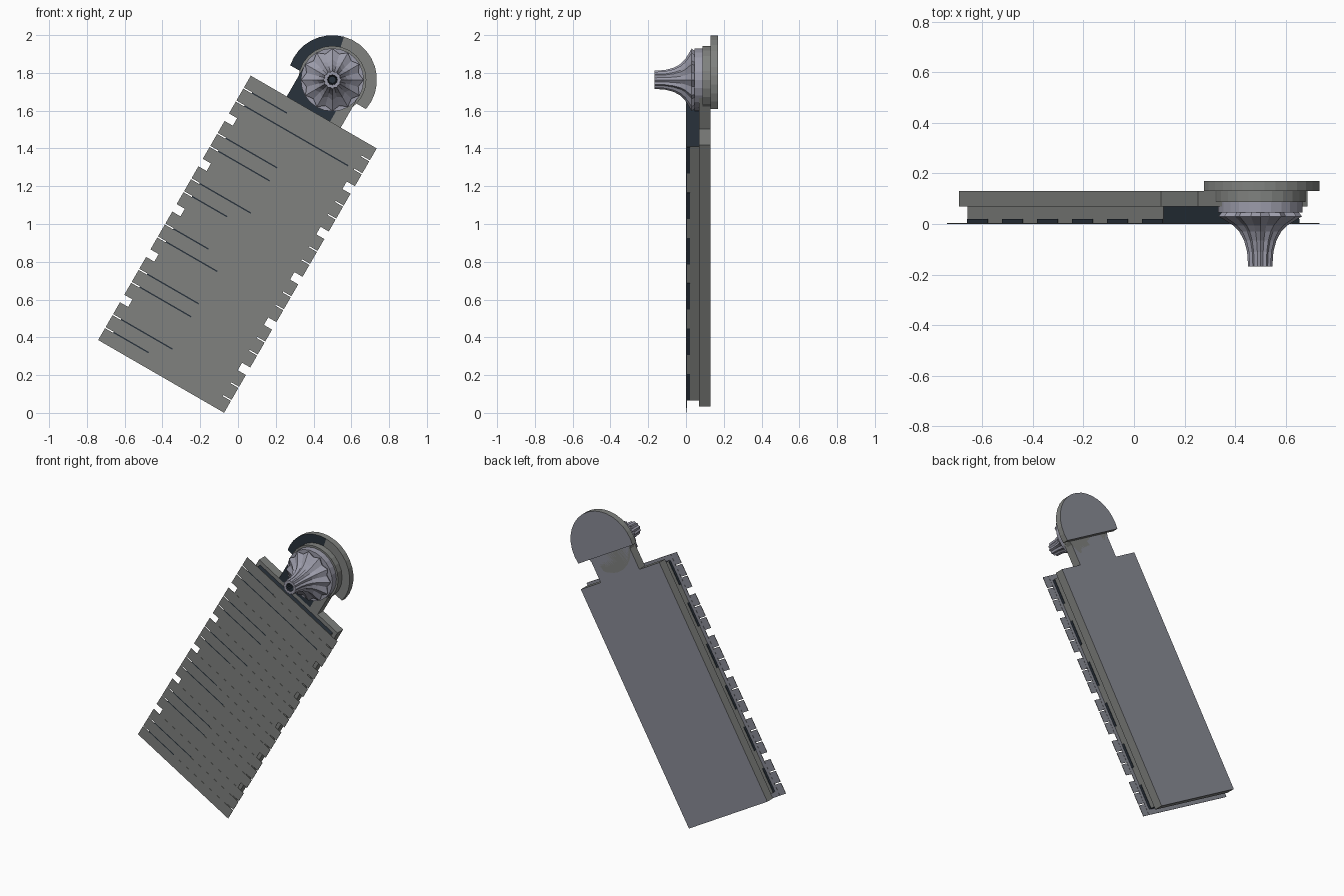
import bpy, bmesh, math
from mathutils import Matrix

if "Cube" in bpy.data.objects:
    bpy.data.objects.remove(bpy.data.objects["Cube"])

# the whole model is built upright, then leaned 30 degrees to the right
LEAN = Matrix.Translation((-0.003, 0, 0.893)) @ Matrix.Rotation(math.radians(30), 4, 'Y')
HEAD = 1.005          # height of the knob centre, measured from the board centre


def material(name, rgb):
    m = bpy.data.materials.new(name)
    m.diffuse_color = (*rgb, 1)
    m.use_nodes = True
    m.node_tree.nodes["Principled BSDF"].inputs["Base Color"].default_value = m.diffuse_color
    return m


GREY = material("warm grey", (0.215, 0.222, 0.212))
BLUE = material("blue grey", (0.25, 0.258, 0.30))
PALE = material("pale lavender grey", (0.33, 0.33, 0.40))
DARK = material("dark slate", (0.022, 0.032, 0.045))
MATS = [GREY, BLUE, PALE, DARK]


def finish(name, bm, rule):
    """rule(face centre, normal) -> material slot, in upright coordinates"""
    bmesh.ops.recalc_face_normals(bm, faces=bm.faces)
    bm.normal_update()
    for f in bm.faces:
        f.material_index = rule(f.calc_center_median(), f.normal)
    bm.transform(LEAN)
    me = bpy.data.meshes.new(name)
    bm.to_mesh(me)
    bm.free()
    for m in MATS:
        me.materials.append(m)
    ob = bpy.data.objects.new(name, me)
    bpy.context.collection.objects.link(ob)
    return ob


def add_box(bm, x0, x1, y0, y1, z0, z1):
    mat = Matrix.Translation(((x0 + x1) / 2, (y0 + y1) / 2, (z0 + z1) / 2)) @ \
        Matrix.Diagonal((x1 - x0, y1 - y0, z1 - z0, 1))
    bmesh.ops.create_cube(bm, size=1, matrix=mat)


def add_prism(bm, pts, y0, y1):
    a = [bm.verts.new((x, y0, z)) for x, z in pts]
    b = [bm.verts.new((x, y1, z)) for x, z in pts]
    bm.faces.new(a)
    bm.faces.new(b[::-1])
    n = len(pts)
    for i in range(n):
        bm.faces.new((a[i], a[(i + 1) % n], b[(i + 1) % n], b[i]))


def arc(r, a0, a1, n):
    return [(r * math.cos(a0 + (a1 - a0) * i / n), HEAD + r * math.sin(a0 + (a1 - a0) * i / n))
            for i in range(n + 1)]


blue_back = lambda c, n: 1 if n.y > 0.9 else 0
all_dark = lambda c, n: 3

# back slab and open-ended middle layer with dark ends
bm = bmesh.new()
add_box(bm, -0.335, 0.335, 0.07, 0.13, -0.80, 0.80)
finish("back_slab", bm, blue_back)
bm = bmesh.new()
add_box(bm, -0.31, 0.31, 0.004, 0.07, -0.775, 0.775)
finish("middle_layer", bm, lambda c, n: 3 if abs(n.z) > 0.9 else 0)

# front sheet with planks in six groups of three that overhang both sides
bm = bmesh.new()
add_box(bm, -0.335, 0.335, 0.001, 0.004, -0.808, 0.808)
finish("front_sheet", bm, blue_back)
planks, slits, blocks = bmesh.new(), bmesh.new(), bmesh.new()
GAP, SLIT = 0.046, 0.007
PERIOD = (1.616 + GAP) / 6
WIDE = (PERIOD - GAP - 2 * SLIT) / 3
for g in range(6):
    base = -0.808 + g * PERIOD
    for k in range(3):
        z = base + k * (WIDE + SLIT)
        add_box(planks, -0.385, 0.385, 0, 0.003, z, z + WIDE)
        if k < 2:
            end = (-0.02, 0.30)[g == 5 and k == 0] if (g + k) % 3 else -0.12
            add_box(slits, -0.334, end, 0, 0.0015, z + WIDE, z + WIDE + SLIT)
    add_box(blocks, -0.313, 0.313, 0.004, 0.02, base + 0.035, base + 0.195)
finish("front_planks", planks, blue_back)
finish("plank_slits", slits, all_dark)
finish("side_blocks", blocks, all_dark)

# neck, dark in front except a strip on its right
bm = bmesh.new()
add_box(bm, -0.165, 0.10, 0.07, 0.13, 0.78, 1.0)
add_box(bm, 0.10, 0.165, 0.07, 0.13, 0.78, 1.0)
finish("neck", bm, lambda c, n: 1 if n.y > 0.9 else 3 if n.y < -0.9 and c.x < 0.1 else 0)

# rounded head plate, its left half dark in front
cut = math.asin(0.045 / 0.236)
mid = math.radians(105)
bm = bmesh.new()
low = HEAD - 0.045
right = arc(0.236, -cut, mid, 10)
left = arc(0.236, mid, math.pi + cut, 8)
add_prism(bm, right + [(0, low)], 0.13, 0.17)
add_prism(bm, left + [(0, low)], 0.13, 0.17)
inner = [f for f in bm.faces if abs(f.normal.y) < 0.1]
finish("head_plate", bm,
       lambda c, n: 1 if n.y > 0.9 else 3 if n.y < -0.9 and c.x < 0 else 0)

# stacked discs between head plate and knob
bm = bmesh.new()
add_prism(bm, arc(0.18, 0, math.tau * 23 / 24, 23), 0.088, 0.13)
finish("grey_disc", bm, lambda c, n: 0)
bm = bmesh.new()
add_prism(bm, arc(0.167, 0, math.tau * 23 / 24, 23), 0.045, 0.09)
finish("pale_disc", bm, lambda c, n: 2)

# twelve-fluted flaring knob with a dark hollow tip
bm = bmesh.new()
PROFILE = [(0.05, 0.150), (0.03, 0.165), (0.015, 0.140), (-0.005, 0.108), (-0.03, 0.083),
           (-0.065, 0.064), (-0.11, 0.052), (-0.168, 0.048), (-0.168, 0.028), (-0.12, 0.02)]
rings = []
for y, r in PROFILE:
    ring = []
    for i in range(24):
        a = math.tau * i / 24
        q = r * (1 if i % 2 == 0 else 0.86)
        ring.append(bm.verts.new((q * math.cos(a), y, HEAD + q * math.sin(a))))
    rings.append(ring)
for a, b in zip(rings, rings[1:]):
    for i in range(24):
        j = (i + 1) % 24
        bm.faces.new((a[i], a[j], b[j], b[i]))
bm.faces.new(rings[0])
bm.faces.new(rings[-1])
finish("fluted_knob", bm,
       lambda c, n: 3 if math.hypot(c.x, c.z - HEAD) < 0.026 and c.y < -0.1 else 2)
